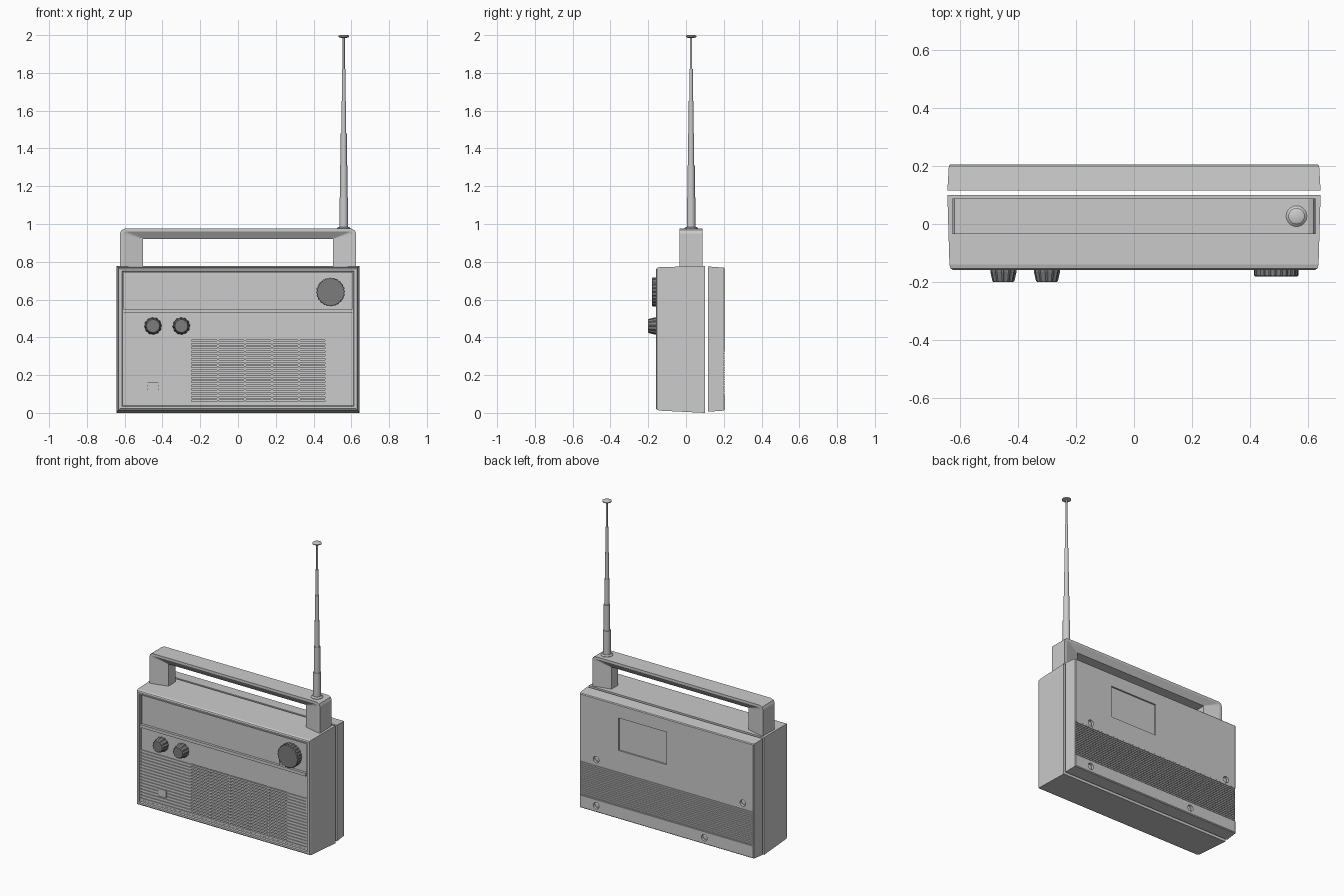
import bpy, bmesh, math

if "Cube" in bpy.data.objects:
    bpy.data.objects.remove(bpy.data.objects["Cube"])


def material(name, v):
    m = bpy.data.materials.new(name)
    m.diffuse_color = (v, v, v, 1)
    m.use_nodes = True
    m.node_tree.nodes["Principled BSDF"].inputs["Base Color"].default_value = m.diffuse_color
    return m


GREY = material("light grey", 0.6)
DARK = material("dark grey", 0.2)


def add_loft(bm, rings):
    """Skin a list of equal-length point rings and cap both ends."""
    vs = [[bm.verts.new(p) for p in r] for r in rings]
    n = len(vs[0])
    for a, b in zip(vs, vs[1:]):
        for i in range(n):
            j = (i + 1) % n
            bm.faces.new((a[i], a[j], b[j], b[i]))
    bm.faces.new(vs[0][::-1])
    bm.faces.new(vs[-1])


def build(name, lofts, mat=GREY, smooth=False):
    bm = bmesh.new()
    for rings in lofts:
        add_loft(bm, rings)
    bmesh.ops.recalc_face_normals(bm, faces=bm.faces)
    me = bpy.data.meshes.new(name)
    bm.to_mesh(me)
    bm.free()
    ob = bpy.data.objects.new(name, me)
    bpy.context.collection.objects.link(ob)
    me.materials.append(mat)
    if smooth:
        bpy.context.view_layer.objects.active = ob
        ob.select_set(True)
        bpy.ops.object.shade_smooth_by_angle(angle=math.radians(35))
        ob.select_set(False)
    return ob


def rect(y, x0, x1, z0, z1):
    return [(x0, y, z0), (x1, y, z0), (x1, y, z1), (x0, y, z1)]


def box(x0, x1, y0, y1, z0, z1):
    return [rect(y0, x0, x1, z0, z1), rect(y1, x0, x1, z0, z1)]


def disc_y(x, z, y, r, n=24, flute=0.0):
    """Ring facing y; flute pulls every other pair of points inward."""
    return [(x + (r - flute * (i // 2 % 2)) * math.cos(2 * math.pi * i / n), y,
             z + (r - flute * (i // 2 % 2)) * math.sin(2 * math.pi * i / n)) for i in range(n)]


def disc_z(x, y, z, r, n=20):
    return [(x + r * math.cos(2 * math.pi * i / n), y + r * math.sin(2 * math.pi * i / n), z)
            for i in range(n)]


# Main case: drafted sides, rounded front rim, recessed front
build("front_case", [[rect(y, -hx, hx, z0, z1) for y, hx, z0, z1 in (
    (0.10, 0.643, 0.0, 0.777), (-0.14, 0.636, 0.012, 0.772), (-0.153, 0.632, 0.016, 0.768),
    (-0.158, 0.624, 0.022, 0.761), (-0.158, 0.615, 0.034, 0.752),
    (-0.150, 0.612, 0.038, 0.749), (-0.150, 0.605, 0.048, 0.742),
    (-0.130, 0.605, 0.048, 0.742))]])

# Front panels, divider and tuning needle
build("dial_panel", [box(-0.605, 0.605, -0.14, -0.13, 0.55, 0.742)])
build("control_panel", [box(-0.605, 0.605, -0.148, -0.13, 0.385, 0.53)])
build("divider_strip", [box(-0.605, 0.605, -0.156, -0.13, 0.53, 0.55)])
build("tuning_needle", [box(0.398, 0.404, -0.144, -0.14, 0.55, 0.63)])

# Speaker grille: full-width ribs over backing plates, open slots in five columns
ribs = [box(-0.605, 0.605, -0.149, -0.13, 0.048 + 0.02 * i, 0.060 + 0.02 * i) for i in range(17)]
build("grille_ribs", ribs)
edges = [-0.605, -0.245, -0.11, -0.10, 0.033, 0.043, 0.176, 0.186, 0.318, 0.328, 0.46, 0.605]
build("grille_backing", [box(a, b, -0.144, -0.13, 0.048, 0.385)
                         for a, b in zip(edges[::2], edges[1::2])])
build("blank_badge", [box(-0.48, -0.42, -0.152, -0.144, 0.11, 0.16)])

# Knobs
for side, x in (("left", -0.45), ("right", -0.30)):
    build(side + "_small_knob", [[disc_y(x, 0.46, -0.147, 0.046, 48, 0.003),
                                  disc_y(x, 0.46, -0.165, 0.045, 48, 0.003),
                                  disc_y(x, 0.46, -0.196, 0.038, 48, 0.003),
                                  disc_y(x, 0.46, -0.200, 0.034, 48)]], DARK)
build("tuning_knob", [[disc_y(0.49, 0.64, -0.139, 0.076, 96, 0.003),
                       disc_y(0.49, 0.64, -0.178, 0.076, 96, 0.003),
                       disc_y(0.49, 0.64, -0.181, 0.071, 96)]], DARK)

# Back cover, separated from the case by a narrow gap
cover = build("back_cover", [[rect(y, -hx, hx, z0, z1) for y, hx, z0, z1 in (
    (0.116, 0.643, 0.006, 0.775), (0.20, 0.638, 0.012, 0.769), (0.205, 0.633, 0.017, 0.764))]])
screws = [(0.515, 0.36), (0.515, 0.055), (-0.56, 0.36), (-0.277, 0.055)]
cutter = build("back_cutter",
               [box(-0.7, 0.7, 0.199, 0.25, 0.095, 0.33),
                box(0.0, 0.35, 0.195, 0.25, 0.465, 0.68)]
               + [[disc_y(x, z, 0.188, 0.021), disc_y(x, z, 0.25, 0.021)] for x, z in screws])
mod = cover.modifiers.new("cut", 'BOOLEAN')
mod.operation = 'DIFFERENCE'
mod.solver = 'EXACT'
mod.object = cutter
bpy.context.view_layer.objects.active = cover
bpy.ops.object.modifier_apply(modifier=mod.name)
bpy.data.objects.remove(cutter)
build("back_ribs", [box(-0.634, 0.634, 0.197, 0.2045, 0.098 + 0.0125 * i, 0.105 + 0.0125 * i)
                    for i in range(19)])
build("screws", [[disc_y(x, z, 0.186, 0.016), disc_y(x, z, 0.193, 0.016),
                  disc_y(x, z, 0.196, 0.010)] for x, z in screws], GREY)

# Carry handle: section swept over an arch, with a sloped funnel round the opening
half = [((0.625, 0.765), (0.608, 0.765), (0.503, 0.765)),
        ((0.625, 0.950), (0.608, 0.945), (0.503, 0.919)),
        ((0.618, 0.967), (0.604, 0.956), (0.502, 0.920)),
        ((0.600, 0.975), (0.594, 0.960), (0.501, 0.921))]
path = [[(-x, z) for x, z in s] for s in half] + half[::-1]
build("carry_handle", [[[(o[0], -0.035, o[1]), (o[0], 0.088, o[1]), (r[0], 0.088, r[1]),
                         (i[0], 0.062, i[1]), (i[0], -0.009, i[1]), (r[0], -0.035, r[1])]
                        for o, r, i in path]])

# Telescopic antenna: collar, stepped tubes and end cap
AX, AY = 0.56, 0.027
build("antenna_collar", [[disc_z(AX, AY, 0.968, 0.036), disc_z(AX, AY, 0.978, 0.036),
                          disc_z(AX, AY, 0.985, 0.028)]], GREY, True)
tubes = []
for i in range(6):
    z0, r = 0.97 + 0.17 * i, 0.023 - 0.0034 * i
    tubes += [disc_z(AX, AY, z0, r), disc_z(AX, AY, z0 + 0.17, r)]
build("antenna_tubes", [tubes], GREY, True)
build("antenna_cap", [[disc_z(AX, AY, 1.986, 0.018), disc_z(AX, AY, 1.990, 0.028),
                       disc_z(AX, AY, 1.996, 0.028), disc_z(AX, AY, 2.0, 0.020)]], GREY, True)
